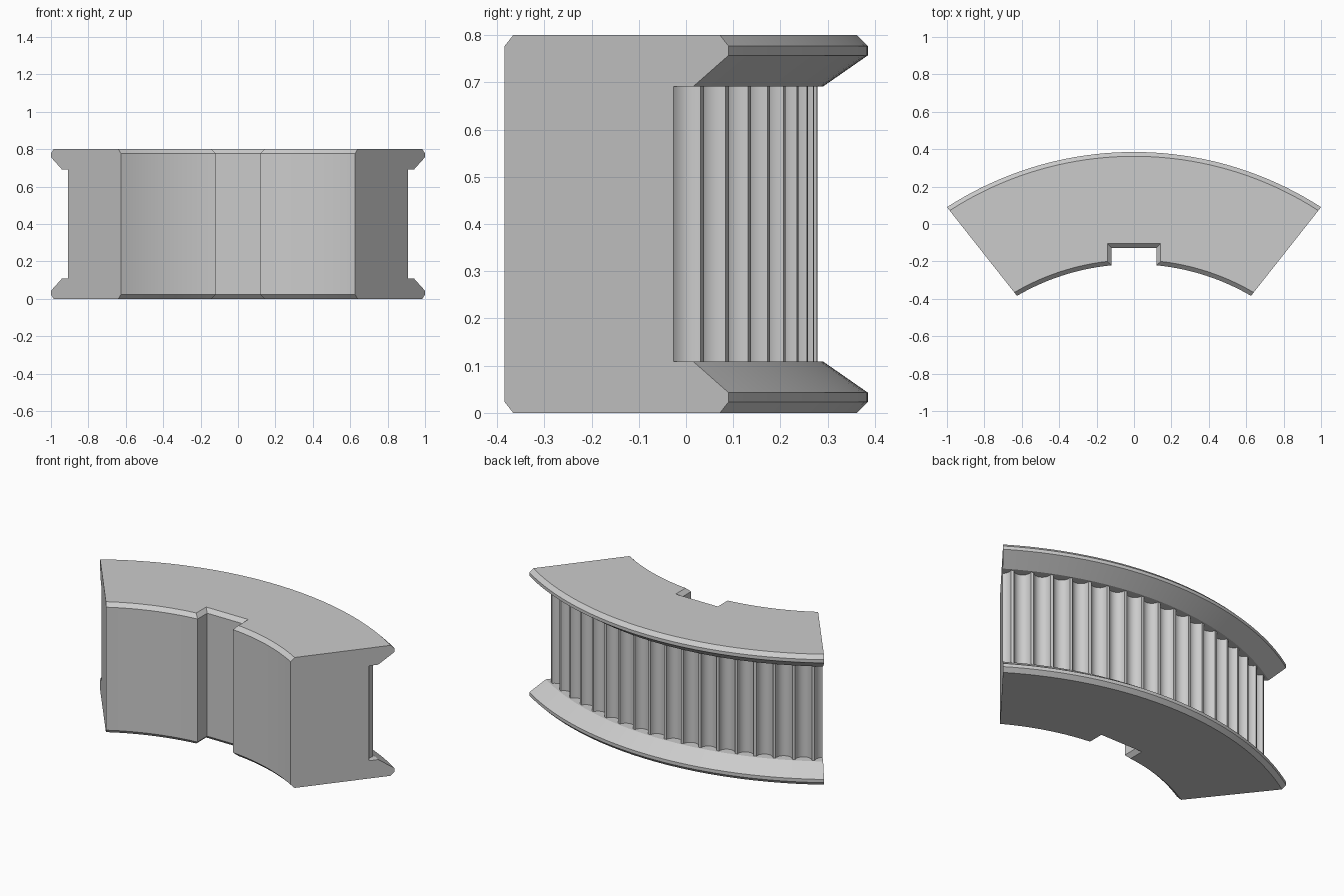
import bpy, bmesh
from math import sin, cos, asin, atan2, sqrt, radians

cube = bpy.data.objects.get("Cube")
if cube:
    bpy.data.objects.remove(cube)

# Main dimensions, with radii measured from the ring's axis
AXIS_Y = -1.457
HEIGHT = 0.8
R_IN, R_OUT, R_LEDGE, R_LAND, R_SEAT = 1.242, 1.842, 1.747, 1.735, 1.694
NOTCH_W, NOTCH_Y = 0.12, -0.127
CHAMFER = 0.023
PITCH = radians(3.62)
END_TILT, END_OFFSET = radians(38.3), 0.174


def polar(r, a):
    return r * sin(a), r * cos(a)


def end_angle(r):
    """Angle at which a circle of radius r meets the flat end cut."""
    s = sqrt(r * r - END_OFFSET ** 2)
    x = s * sin(END_TILT) - END_OFFSET * cos(END_TILT)
    y = s * cos(END_TILT) + END_OFFSET * sin(END_TILT)
    return atan2(x, y)


def arc(r, a0, a1, n):
    return [polar(r, a0 + (a1 - a0) * i / n) for i in range(n + 1)]


def outer_arc(r):
    a = end_angle(r)
    return arc(r, -a, a, 40)


def inner_outline(grow):
    """Inner arc interrupted by the key notch, left to right."""
    r, w = R_IN + grow, NOTCH_W + grow
    a = asin(w / r)
    top = NOTCH_Y - AXIS_Y + grow
    e = end_angle(r)
    return arc(r, -e, -a, 14) + [(-w, top), (w, top)] + arc(r, a, e, 14)


def scalloped_outline():
    """Row of round roller seats with narrow lands between them."""
    half, depth, steps = 0.047, R_LAND - R_SEAT, 10
    rho = (half ** 2 + depth ** 2) / (2 * depth)
    centre, sweep = R_SEAT + rho, asin(half / rho)
    e = end_angle(R_SEAT)
    pts = [polar(R_SEAT, -e)]
    for k in range(-9, 10):
        for i in range(steps + 1):
            t = sweep * (2 * i / steps - 1)
            u, v = rho * sin(t), centre - rho * cos(t)
            a = k * PITCH
            x, y = u * cos(a) + v * sin(a), v * cos(a) - u * sin(a)
            # keep only points inside both end cuts
            if abs(x) * cos(END_TILT) - y * sin(END_TILT) < -END_OFFSET - 0.003:
                pts.append((x, y))
    return pts + [polar(R_SEAT, e)]


bm = bmesh.new()


def ring(points, z):
    return [bm.verts.new((x, y + AXIS_Y, z)) for x, y in points]


def loft(rows):
    for a, b in zip(rows, rows[1:]):
        for i in range(len(a) - 1):
            bm.faces.new((a[i], a[i + 1], b[i + 1], b[i]))


# Inner wall with chamfered rims
inner = [ring(inner_outline(g), z) for g, z in (
    (CHAMFER, 0), (0, CHAMFER), (0, HEIGHT - CHAMFER), (CHAMFER, HEIGHT))]
loft(inner)

# Flange rims, bottom and top, and the scalloped web between them
rim = [(R_OUT - CHAMFER, 0), (R_OUT, CHAMFER), (R_OUT, 0.043), (R_LEDGE, 0.109)]
bottom = [ring(outer_arc(r), z) for r, z in rim]
top = [ring(outer_arc(r), HEIGHT - z) for r, z in reversed(rim)]
seats = scalloped_outline()
web = [ring(seats, z) for z in (rim[-1][1], HEIGHT - rim[-1][1])]
for rows in (bottom, web, top):
    loft(rows)

# Ledges beside the web, and the flat top and bottom
for a, b in ((bottom[-1], web[0]), (web[1], top[0]),
             (inner[0], bottom[0]), (inner[-1], top[-1])):
    bm.faces.new(a + b[::-1])

# Flat end cuts
for side in (0, -1):
    outer = [row[side] for row in bottom + web + top]
    bm.faces.new([row[side] for row in inner] + outer[::-1])

bmesh.ops.recalc_face_normals(bm, faces=bm.faces)
mesh = bpy.data.meshes.new("ring_segment")
bm.to_mesh(mesh)
bm.free()
segment = bpy.data.objects.new("ring_segment", mesh)
bpy.context.collection.objects.link(segment)

# Plain grey finish
grey = bpy.data.materials.new("plain_grey")
grey.use_nodes = True
colour = (0.6, 0.6, 0.6, 1)
grey.diffuse_color = colour
grey.node_tree.nodes["Principled BSDF"].inputs["Base Color"].default_value = colour
mesh.materials.append(grey)

bpy.ops.object.select_all(action='DESELECT')
segment.select_set(True)
bpy.context.view_layer.objects.active = segment
bpy.ops.object.shade_smooth_by_angle(angle=radians(28))
